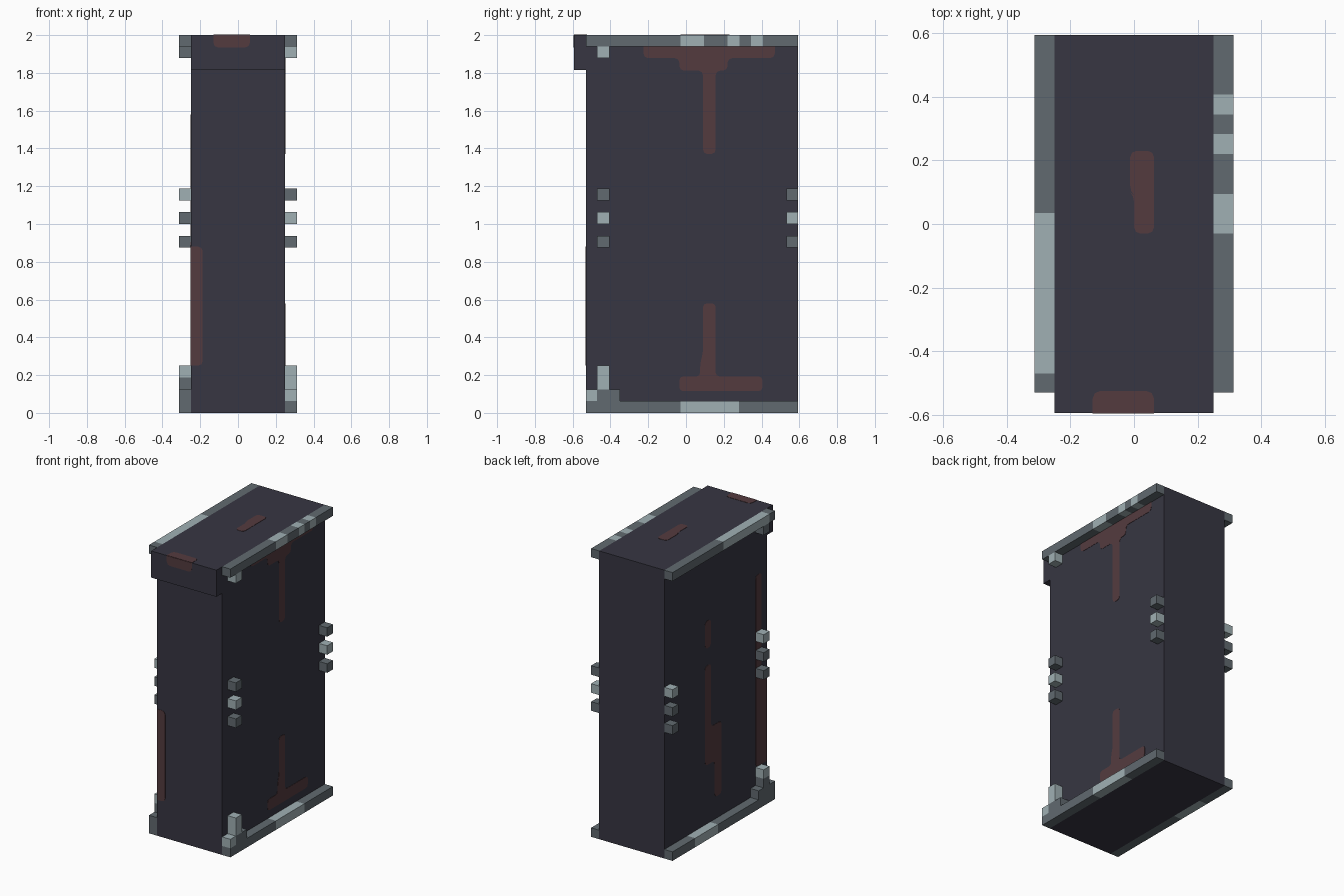
import bpy, bmesh
from mathutils import Vector

cube = bpy.data.objects.get("Cube")
if cube:
    bpy.data.objects.remove(cube, do_unlink=True)


def material(name, rgb):
    lin = [((c / 255 + 0.055) / 1.055) ** 2.4 for c in rgb] + [1.0]
    m = bpy.data.materials.new(name)
    m.diffuse_color = lin
    m.use_nodes = True
    bsdf = m.node_tree.nodes["Principled BSDF"]
    bsdf.inputs["Base Color"].default_value = lin
    bsdf.inputs["Roughness"].default_value = 0.8
    return m


DARK = material("dark_panel", (55, 54, 66))
RUST = material("rust_stain", (84, 59, 63))
GREY = material("mid_grey", (97, 106, 112))
LIGHT = material("light_grey", (160, 176, 180))


def finish(name, bm, mats):
    me = bpy.data.meshes.new(name)
    bm.to_mesh(me)
    bm.free()
    for m in mats:
        me.materials.append(m)
    ob = bpy.data.objects.new(name, me)
    bpy.context.collection.objects.link(ob)
    return ob


def box(name, x, y, z, mat, axis=1, bands=()):
    """Box between limits; bands along the axis take the light material."""
    bm = bmesh.new()
    bmesh.ops.create_cube(bm, size=1)
    for v in bm.verts:
        for i, (a, b) in enumerate((x, y, z)):
            v.co[i] = a if v.co[i] < 0 else b
    normal = Vector((0, 0, 0))
    normal[axis] = 1
    for band in bands:
        for cut in band:
            bmesh.ops.bisect_plane(bm, geom=bm.verts[:] + bm.edges[:] + bm.faces[:],
                                   plane_co=normal * cut, plane_no=normal)
    for f in bm.faces:
        c = f.calc_center_median()[axis]
        f.material_index = int(any(a - 1e-4 <= c <= b + 1e-4 for a, b in bands))
    # end caps keep the colour of the slice they close
    for f in bm.faces:
        if abs(f.normal[axis]) > 0.9:
            f.material_index = f.edges[0].link_faces[0].material_index if \
                f.edges[0].link_faces[0] != f else f.edges[0].link_faces[1].material_index
    return finish(name, bm, [mat, LIGHT])


def stain(name, outline, place, out, lo=(-9, -9), hi=(9, 9), radius=0.024):
    """Thin rounded plate; outline is 2D, place maps it onto a wall."""
    bm = bmesh.new()
    bm.faces.new([bm.verts.new((u, v, 0)) for u, v in outline])
    bmesh.ops.bevel(bm, geom=bm.verts[:], offset=radius, segments=2,
                    profile=0.5, affect='VERTICES')
    for v in bm.verts:
        u, w = (min(max(v.co[i], lo[i]), hi[i]) for i in (0, 1))
        v.co = place(u, w)
    ext = bmesh.ops.extrude_face_region(bm, geom=bm.faces[:])["geom"]
    for v in ext:
        if isinstance(v, bmesh.types.BMVert):
            v.co += Vector(out) * 0.002
    bmesh.ops.recalc_face_normals(bm, faces=bm.faces[:])
    return finish(name, bm, [RUST])


def rect(a, b, c, d):
    return [(a, c), (b, c), (b, d), (a, d)]


# Main slab and the overhanging lip at the top front
W, R, F, B = 0.25, 0.3125, -0.53, 0.594
box("body", (-W, W), (F, B), (0, 2), DARK)
box("front_lip", (-W, W), (-0.594, F), (1.815, 2), DARK)

# Rails, brackets and studs on each side
POST = (-0.47, -0.405)
SIDES = {
    "left": dict(x=(W, R),
                 top=[(-0.03, 0.095), (0.22, 0.283), (0.345, 0.407)],
                 base=[(-0.03, 0.28)], step=[(F, -0.47)],
                 post=[(0.125, 0.25)], hook=LIGHT, studs=(GREY, LIGHT, GREY)),
    "right": dict(x=(-R, -W),
                  top=[(-0.47, 0.035)],
                  base=[(0.095, 0.345)], step=[],
                  post=[(0.1875, 0.25)], hook=GREY, studs=(LIGHT, GREY, GREY)),
}
for side, s in SIDES.items():
    x = s["x"]
    box(side + "_top_rail", x, (F, B), (1.94, 2), GREY, 1, s["top"])
    box(side + "_bottom_rail", x, (F, B), (0, 0.0625), GREY, 1, s["base"])
    box(side + "_corner_step", x, (F, -0.35), (0.0625, 0.125), GREY, 1, s["step"])
    box(side + "_corner_post", x, POST, (0.125, 0.25), GREY, 2, s["post"])
    box(side + "_top_hook", x, POST, (1.878, 1.94), s["hook"])
    for end, y in (("front", POST), ("back", (0.531, B))):
        for i, m in enumerate(s["studs"]):
            z = 1.125 - 0.125 * i
            box(f"{side}_{end}_stud_{i + 1}", x, y, (z, z + 0.0625), m)


# Stains on the two broad sides
def left(u, v):
    return (W, u, v)


def right(u, v):
    return (-W, u, v)


stain("left_upper_stain",
      [(-0.225, 1.98), (-0.225, 1.878), (-0.035, 1.878), (-0.035, 1.812),
       (0.09, 1.812), (0.09, 1.37), (0.157, 1.37), (0.157, 1.812),
       (0.22, 1.812), (0.22, 1.878), (0.47, 1.878), (0.47, 1.98)],
      left, (1, 0, 0), hi=(9, 1.95))
stain("left_lower_stain",
      [(-0.035, 0.115), (0.405, 0.115), (0.405, 0.193), (0.157, 0.193),
       (0.157, 0.58), (0.09, 0.58), (0.09, 0.32), (0.075, 0.26),
       (0.075, 0.193), (-0.035, 0.193)],
      left, (1, 0, 0), radius=0.02)
stain("right_small_stain", rect(0.085, 0.15, 1.28, 1.47), right, (-1, 0, 0))
stain("right_middle_stain",
      [(0.15, 1.16), (0.15, 0.47), (0.045, 0.47), (0.045, 0.215),
       (-0.03, 0.215), (-0.03, 0.72), (0.085, 0.72), (0.085, 1.16)],
      right, (-1, 0, 0))
stain("right_edge_stain",
      [(-0.56, 0.25), (-0.405, 0.25), (-0.405, 1.58), (-0.47, 1.58),
       (-0.47, 0.88), (-0.56, 0.88)],
      right, (-1, 0, 0), lo=(F, -9))

# Stains on the front, the lip and the top
stain("front_edge_stain", rect(-0.28, -0.187, 0.25, 0.88),
      lambda u, v: (u, F, v), (0, -1, 0), lo=(-W, -9))
stain("lip_front_stain", rect(-0.13, 0.063, 1.935, 2.03),
      lambda u, v: (u, -0.594, v), (0, -1, 0), hi=(9, 2))
stain("lip_top_stain", rect(-0.13, 0.063, -0.624, -0.525),
      lambda u, v: (u, v, 2), (0, 0, 1), lo=(-9, -0.594))
stain("top_stain",
      [(0, -0.03), (0.063, -0.03), (0.063, 0.23), (-0.012, 0.23),
       (-0.012, 0.1), (0, 0.09)],
      lambda u, v: (u, v, 2), (0, 0, 1), radius=0.02)
